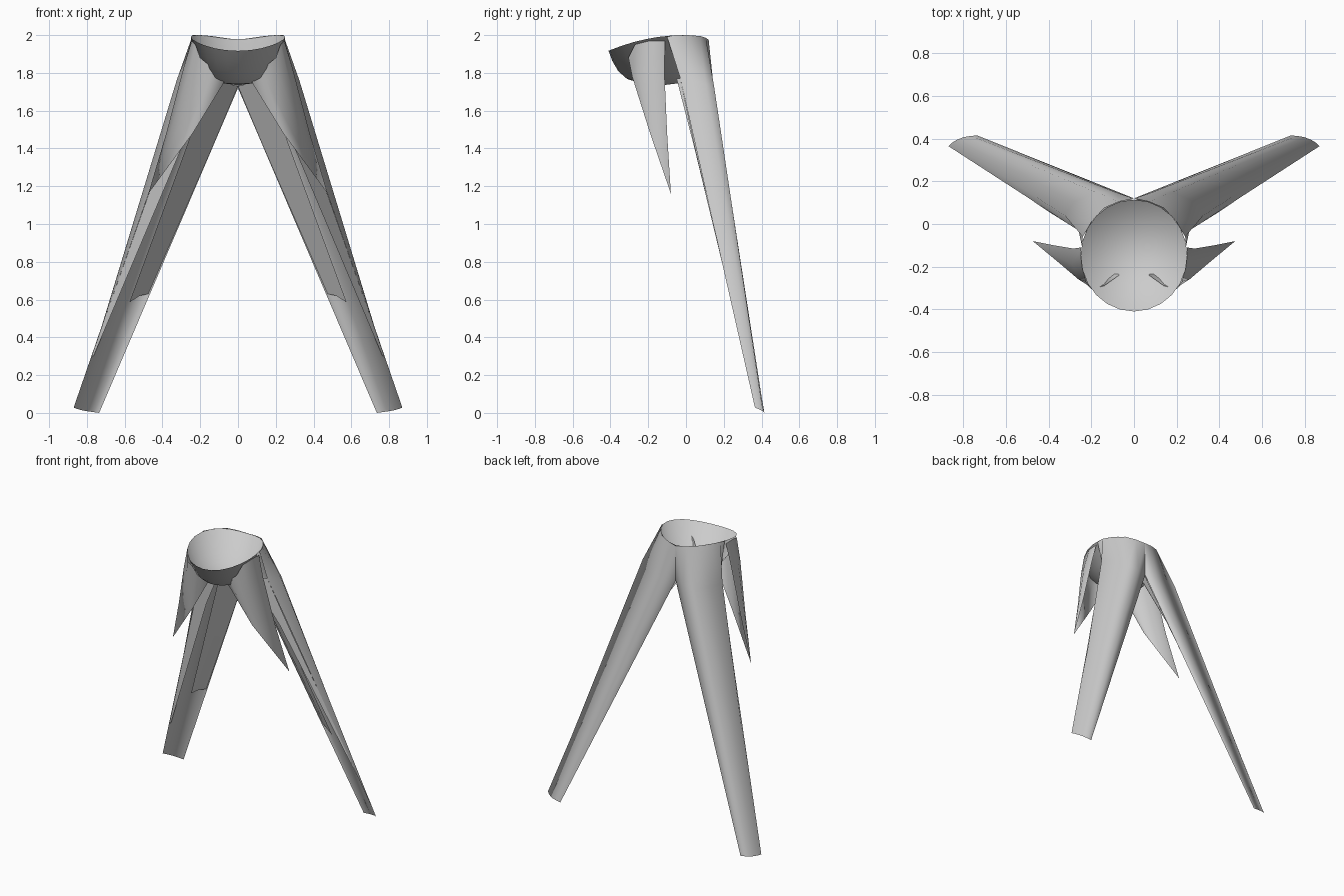
import bpy, bmesh, math
from mathutils import Vector

if "Cube" in bpy.data.objects:
    bpy.data.objects.remove(bpy.data.objects["Cube"])


def loft(name, rows, normal, mirror=True, closed=False):
    """Skin equal-length rows into a soft shell, with mirrored twin and rounded normals."""
    bm = bmesh.new()
    n = len(rows[0])
    for s in ((1, -1) if mirror else (1,)):
        grid = [[bm.verts.new((p[0] * s, p[1], p[2])) for p in row] for row in rows]
        for a, b in zip(grid, grid[1:]):
            for i in range(n if closed else n - 1):
                j = (i + 1) % n
                bm.faces.new((a[i], a[j], b[j], b[i]))
        if closed:
            bmesh.ops.remove_doubles(bm, verts=bm.verts, dist=0.0005)
    bmesh.ops.dissolve_degenerate(bm, edges=bm.edges, dist=0.0005)

    def soft(co, s):
        v = Vector(normal(co.x * s, co.y, co.z))
        v.x *= s
        return v.normalized()

    # Turn every face to agree with the intended outward side
    bm.normal_update()
    for f in bm.faces:
        c = f.calc_center_median()
        if f.normal.dot(soft(c, 1 if c.x >= 0 or not mirror else -1)) < 0:
            f.normal_flip()
    me = bpy.data.meshes.new(name)
    bm.to_mesh(me)
    bm.free()
    me.shade_smooth()
    side = [1] * len(me.vertices)
    if mirror:
        for p in me.polygons:
            for v in p.vertices:
                side[v] = 1 if p.center.x >= 0 else -1
    me.normals_split_custom_set_from_vertices(
        [soft(v.co, side[v.index]) for v in me.vertices])
    ob = bpy.data.objects.new(name, me)
    bpy.context.collection.objects.link(ob)
    return ob


def rim_z(y):
    return 2.0 - 0.52 * (y + 0.01) ** 2 - (1.6 * (y - 0.02) ** 2 if y > 0.02 else 0)


# Bowl: tilted rim narrowing to a rounded bottom
rings = []
for s, d in [(1, 0), (0.93, 0.3), (0.82, 0.6), (0.66, 0.82), (0.4, 0.95), (0, 1)]:
    ring = []
    for k in range(24):
        a = math.tau * k / 24
        x, y = 0.25 * math.cos(a), -0.148 + 0.262 * math.sin(a)
        z = rim_z(y)
        ring.append((x * s, -0.12 + (y + 0.12) * s, z + (1.735 - z) * d))
    rings.append(ring)
loft("bowl", rings, lambda x, y, z: (x * 2.2, (y + .12) * 2.2, -.7),
     mirror=False, closed=True)


# Rounded side direction of a rear leg, measured from its slanted axis
def leg_normal(x, y, z):
    t = max(0, min(1, (1.75 - z) / 1.75))
    u = max(0, min(1, (z - 1.75) / .25))
    cx = .08 + .66 * t - .08 * u
    cy = .05 + .31 * t - .15 * u
    v = Vector((x - cx, y - cy, 0)).normalized()
    return v.x, v.y, .3 * v.x + .15 * v.y


# Long rear legs: tapering shells, rounded at the back and open at the front
top = [(0, .12, 1.975), (.07, .105, 1.985), (.14, .075, 1.995),
       (.2, .01, 2), (.24, -.06, 2), (.245, -.1, 1.99)]
hip = [(0, .12, 1.72), (.08, .147, 1.72), (.18, .15, 1.72),
       (.28, .105, 1.74), (.325, .04, 1.76), (.26, -.03, 1.77)]
foot = [(.735, .415, 0), (.765, .413, .004), (.8, .407, .009),
        (.83, .395, .015), (.855, .38, .022), (.87, .365, .028)]


def between(a, b, t):
    return [tuple(Vector(p).lerp(Vector(q), t)) for p, q in zip(a, b)]


loft("rear_leg", [top, hip] + [between(hip, foot, t) for t in (.25, .5, .75)] + [foot],
     leg_normal)

# Front flaps partly closing the rear legs
loft("rear_leg_outer_flap", [
    [(.26, -.03, 1.77), (.19, -.05, 1.77), (.11, -.03, 1.76)],
    [(.388, .05, 1.4), (.35, .045, 1.4), (.3, .06, 1.4)],
    [(.775, .31, .3), (.77, .31, .3), (.765, .311, .3)]],
    lambda x, y, z: (.8, -.5, .2))
loft("rear_leg_inner_flap", [
    [(0, .11, 1.73), (.04, .03, 1.74), (.11, -.03, 1.76)],
    [(.13, .17, 1.42), (.19, .11, 1.44), (.25, .09, 1.47)],
    [(.475, .308, .63), (.52, .285, .62), (.575, .275, .585)]],
    lambda x, y, z: (-.9, -.35, -.1))

# Short front legs: curved shells running to a point
tip = (.475, -.08, 1.16)


def short_normal(x, y, z):
    t = max(0, (1.85 - z) / .7)
    v = Vector((x - .1 - .25 * t, y + .16 - .04 * t, 0)).normalized()
    return v.x, v.y, .25 * v.x - .2


loft("front_leg", [
    [(.248, -.11, 1.97), (.245, -.19, 1.97), (.225, -.27, 1.95),
     (.2, -.305, 1.88), (.14, -.29, 1.83), (.07, -.24, 1.76)],
    [(.285, -.115, 1.82), (.29, -.19, 1.82), (.26, -.26, 1.8),
     (.22, -.285, 1.78), (.15, -.27, 1.76), (.08, -.22, 1.74)],
    [(.375, -.1, 1.48), (.38, -.14, 1.48), (.36, -.175, 1.48),
     (.33, -.19, 1.48), (.29, -.187, 1.48), (.24, -.18, 1.48)],
    [tip] * 6], short_normal)
